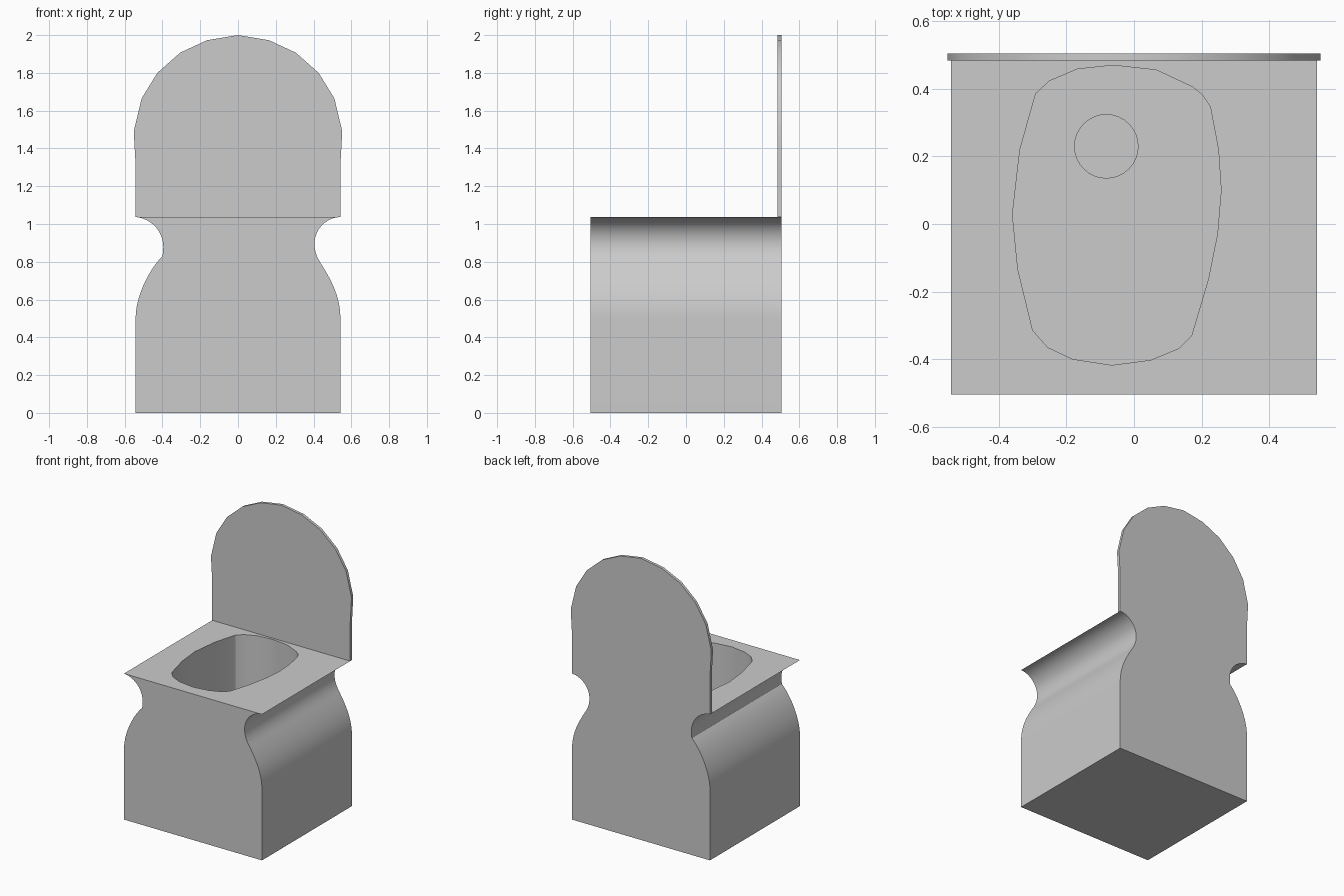
import bpy
import bmesh
import math
from mathutils import Matrix, Vector
from mathutils.geometry import interpolate_bezier

cube = bpy.data.objects.get("Cube")
if cube:
    bpy.data.objects.remove(cube, do_unlink=True)

stone = bpy.data.materials.new("light grey")
stone.use_nodes = True
stone.diffuse_color = (0.6, 0.6, 0.6, 1)
stone.node_tree.nodes["Principled BSDF"].inputs["Base Color"].default_value = (0.6, 0.6, 0.6, 1)

TOP, BACK, FRONT, PANEL = 1.037, 0.505, -0.505, 0.485


def prism(name, points, push):
    """Extrude a closed outline of 3D points along a vector."""
    bm = bmesh.new()
    face = bm.faces.new([bm.verts.new(p) for p in points])
    out = bmesh.ops.extrude_face_region(bm, geom=[face])
    moved = [v for v in out["geom"] if isinstance(v, bmesh.types.BMVert)]
    bmesh.ops.translate(bm, verts=moved, vec=push)
    bmesh.ops.recalc_face_normals(bm, faces=bm.faces)
    mesh = bpy.data.meshes.new(name)
    bm.to_mesh(mesh)
    bm.free()
    mesh.materials.append(stone)
    obj = bpy.data.objects.new(name, mesh)
    bpy.context.collection.objects.link(obj)
    return obj


def curve(a, b, c, d, steps=14):
    pts = interpolate_bezier(*[Vector((p[0], p[1], 0)) for p in (a, b, c, d)], steps)
    return [(p.x, p.y) for p in pts]


def flank(kink, shoulder, waist):
    """Side outline from the floor to the seat edge."""
    lower = curve((0.542, 0.5), (0.542, 0.62), shoulder, kink)
    upper = curve(kink, *waist, (0.542, TOP))
    return [(0.542, 0)] + lower + upper[1:]


def cut(target, cutter):
    cutter.hide_render = True
    mod = target.modifiers.new("cut", "BOOLEAN")
    mod.operation = "DIFFERENCE"
    mod.solver = "EXACT"
    mod.object = cutter
    bpy.context.view_layer.objects.active = target
    bpy.ops.object.modifier_apply(modifier=mod.name)
    bpy.data.objects.remove(cutter, do_unlink=True)


# Whole silhouette: waisted box with a round-topped back panel
right = flank((0.433, 0.80), (0.49, 0.71), ((0.36, 0.92), (0.44, 1.035)))
left = flank((0.40, 0.83), (0.47, 0.76), ((0.375, 0.95), (0.455, 1.03)))
arch = [(0.542, 1.31), (0.552, 1.49), (0.51, 1.665), (0.427, 1.80), (0.306, 1.907), (0.164, 1.973)]
outline = right + arch + [(0, 2)]
outline += [(-x, z) for x, z in reversed(left + arch)]
seat = prism("seat_with_back", [(x, FRONT, z) for x, z in outline], (0, BACK - FRONT, 0))

# Clear the space in front of the back panel
cut(seat, prism("front_cutter", [(-1, -1, TOP), (1, -1, TOP), (1, PANEL, TOP), (-1, PANEL, TOP)], (0, 0, 1.5)))

# Straight-walled oval basin
rim = [(-0.06, 0.47), (0.066, 0.456), (0.173, 0.406), (0.202, 0.383), (0.226, 0.347),
       (0.25, 0.22), (0.258, 0.10), (0.247, -0.03), (0.22, -0.164), (0.17, -0.332),
       (0.134, -0.368), (0.049, -0.403), (-0.066, -0.418), (-0.182, -0.40), (-0.256, -0.365),
       (-0.30, -0.315), (-0.344, -0.134), (-0.36, 0.028), (-0.338, 0.22), (-0.291, 0.386),
       (-0.25, 0.424), (-0.167, 0.459)]
FLOOR = 0.4
cut(seat, prism("basin_cutter", [(x, y, FLOOR) for x, y in rim], (0, 0, 1)))

# Round drain in the basin floor
ring = [(-0.082 + 0.094 * math.cos(a), 0.23 + 0.094 * math.sin(a), FLOOR - 0.2)
        for a in (math.tau * i / 32 for i in range(32))]
cut(seat, prism("drain_cutter", ring, (0, 0, 0.5)))

# Smooth curves, crisp edges
bpy.ops.object.select_all(action="DESELECT")
seat.select_set(True)
bpy.context.view_layer.objects.active = seat
bpy.ops.object.shade_smooth_by_angle(angle=math.radians(30))
